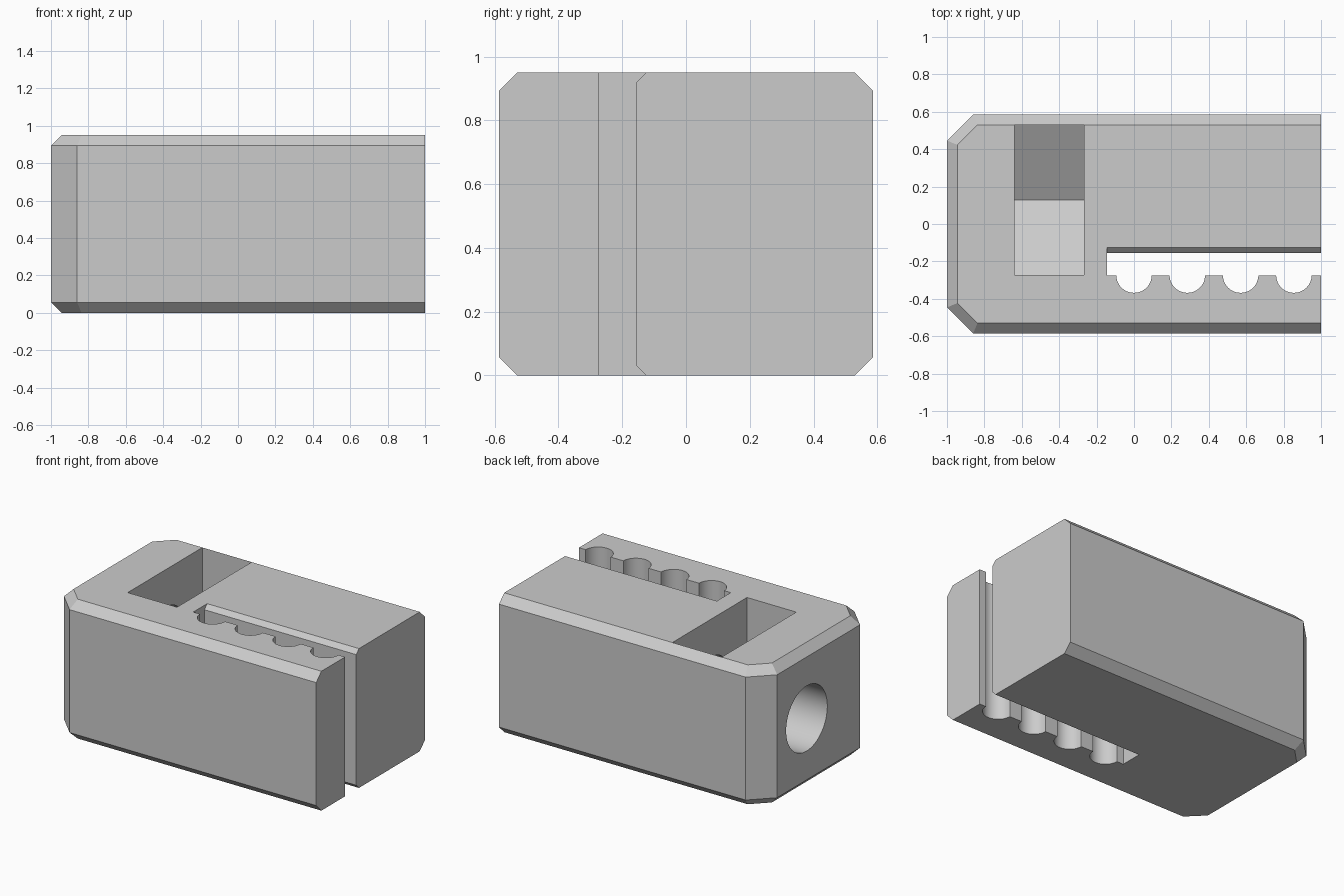
import bpy, bmesh, math
from mathutils import Vector

if "Cube" in bpy.data.objects:
    bpy.data.objects.remove(bpy.data.objects["Cube"])

HEIGHT, BEVEL = 0.95, 0.056
BORE_Y, BORE_Z = 0.128, 0.475

grey = bpy.data.materials.new("plain grey")
grey.use_nodes = True
grey.diffuse_color = (0.6, 0.6, 0.6, 1)
grey.node_tree.nodes["Principled BSDF"].inputs["Base Color"].default_value = grey.diffuse_color


def loft(name, rings):
    """Solid through rings of points, capped at both ends."""
    bm = bmesh.new()
    loops = [[bm.verts.new(p) for p in ring] for ring in rings]
    n = len(loops[0])
    for a, b in zip(loops, loops[1:]):
        for i in range(n):
            j = (i + 1) % n
            bm.faces.new((a[i], a[j], b[j], b[i]))
    bm.faces.new(loops[0])
    bm.faces.new(loops[-1])
    bmesh.ops.recalc_face_normals(bm, faces=bm.faces)
    mesh = bpy.data.meshes.new(name)
    bm.to_mesh(mesh)
    bm.free()
    mesh.materials.append(grey)
    obj = bpy.data.objects.new(name, mesh)
    bpy.context.collection.objects.link(obj)
    return obj


def along_x(name, outline, x0, x1):
    return loft(name, [[(x, y, z) for y, z in outline] for x in (x0, x1)])


def circle(cx, cy, r, n=64):
    return [(cx + r * math.cos(math.tau * i / n), cy + r * math.sin(math.tau * i / n))
            for i in range(n)]


def block_outline(inset, z):
    """Rectangle with two cut corners, inset on every side but the open end."""
    half, end, cut = 0.586 - inset, inset - 1, 0.14 - inset * (2 - math.sqrt(2))
    return [(1, -half, z), (1, half, z), (end + cut, half, z), (end, half - cut, z),
            (end, cut - half, z), (end + cut, -half, z)]


# Main body with chamfered top and bottom rims
body = loft("clamp_block", [block_outline(BEVEL, 0), block_outline(0, BEVEL),
                            block_outline(0, HEIGHT - BEVEL), block_outline(BEVEL, HEIGHT)])

# Belt slot, chamfered along one wall
lo, hi = -0.1, HEIGHT + 0.1
slot = [(-0.275, lo), (-0.025, lo), (-0.155, 0.03),
        (-0.155, HEIGHT - 0.03), (-0.025, hi), (-0.275, hi)]
cutters = [along_x("slot_cutter", slot, -0.145, 1.1)]

# Rounded tooth grooves
for i in range(4):
    ring = circle(0.285 * i, -0.273, 0.095, 48)
    cutters.append(loft("groove_cutter", [[(x, y, z) for x, y in ring] for z in (lo, hi)]))

# Nut pocket: hexagonal floor, open upwards
flat = 0.402
r = flat / math.cos(math.pi / 6)
pocket = [(BORE_Y - flat, hi), (BORE_Y - flat, BORE_Z - r / 2), (BORE_Y, BORE_Z - r),
          (BORE_Y + flat, BORE_Z - r / 2), (BORE_Y + flat, hi)]
cutters.append(along_x("nut_pocket_cutter", pocket, -0.64, -0.268))

# Screw bore from the closed end
cutters.append(along_x("bore_cutter", circle(BORE_Y, BORE_Z, 0.222), -1.1, 0.5))

bpy.ops.object.select_all(action="DESELECT")
bpy.context.view_layer.objects.active = body
body.select_set(True)
for cutter in cutters:
    mod = body.modifiers.new(cutter.name, "BOOLEAN")
    mod.operation, mod.solver, mod.object = "DIFFERENCE", "EXACT", cutter
    bpy.ops.object.modifier_apply(modifier=mod.name)
    bpy.data.objects.remove(cutter)
bpy.ops.object.shade_smooth_by_angle(angle=math.radians(25))
